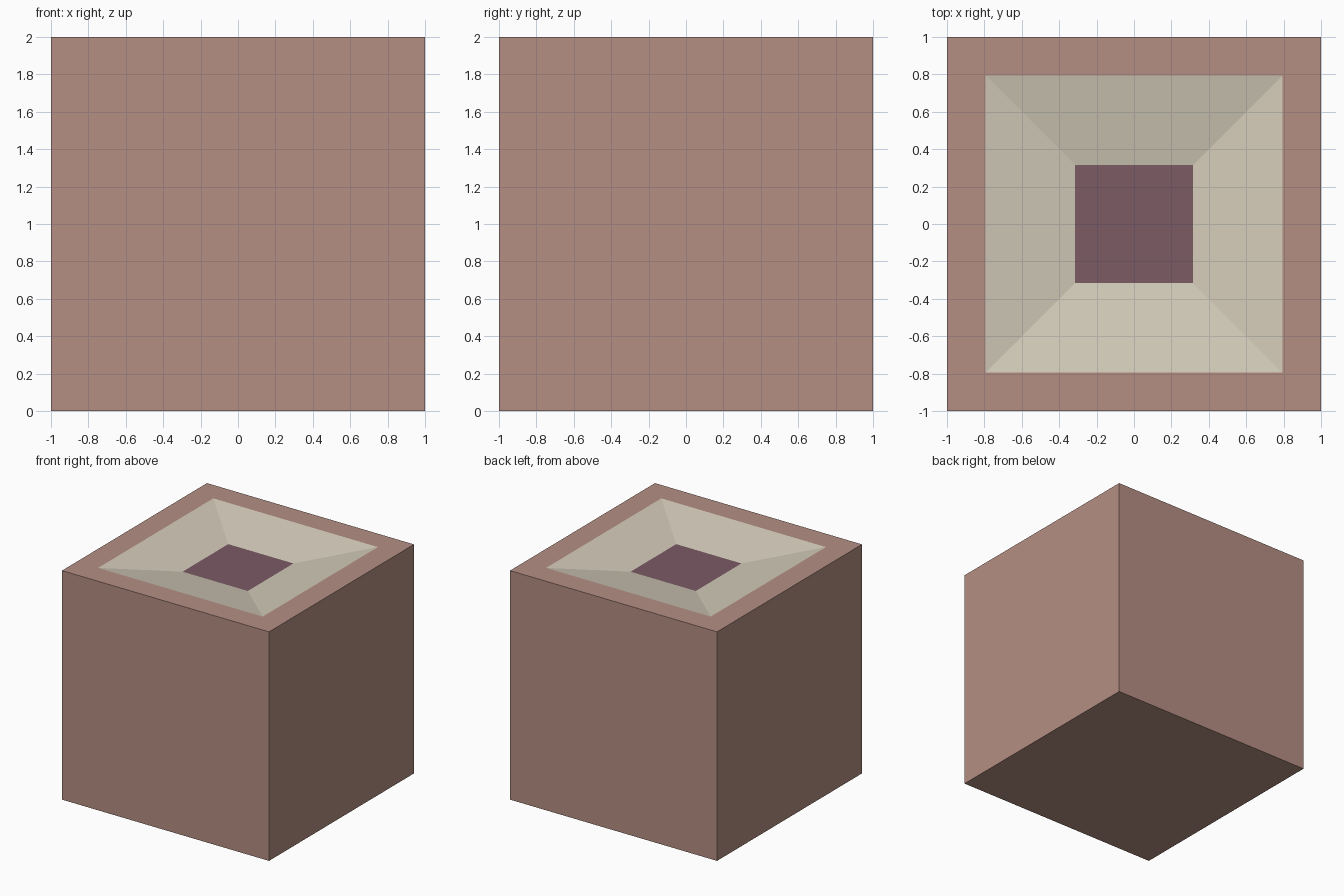
import bpy, bmesh

if "Cube" in bpy.data.objects:
    bpy.data.objects.remove(bpy.data.objects["Cube"])


def material(name, srgb):
    m = bpy.data.materials.new(name)
    lin = [((c / 255 + 0.055) / 1.055) ** 2.4 for c in srgb]
    m.diffuse_color = (*lin, 1)
    m.use_nodes = True
    m.node_tree.nodes["Principled BSDF"].inputs["Base Color"].default_value = m.diffuse_color
    return m


# Solid cube block standing on the ground
bm = bmesh.new()
bmesh.ops.create_cube(bm, size=2)
bmesh.ops.translate(bm, verts=bm.verts, vec=(0, 0, 1))
bm.normal_update()
top = max(bm.faces, key=lambda f: f.calc_center_median().z)

# Flat rim, then a shallow sloped basin sinking to a square floor
bmesh.ops.inset_region(bm, faces=[top], thickness=0.205, use_even_offset=True)
slopes = bmesh.ops.inset_region(bm, faces=[top], thickness=0.48,
                                use_even_offset=True)["faces"]
bmesh.ops.translate(bm, verts=top.verts, vec=(0, 0, -0.088))
for f in slopes:
    f.material_index = 1
top.material_index = 2
bm.normal_update()

mesh = bpy.data.meshes.new("block_with_basin")
bm.to_mesh(mesh)
bm.free()
for m in (material("dusty brown", (181, 143, 131)),
          material("cream", (212, 204, 186)),
          material("dark plum", (124, 91, 101))):
    mesh.materials.append(m)
block = bpy.data.objects.new("block_with_basin", mesh)
bpy.context.collection.objects.link(block)
